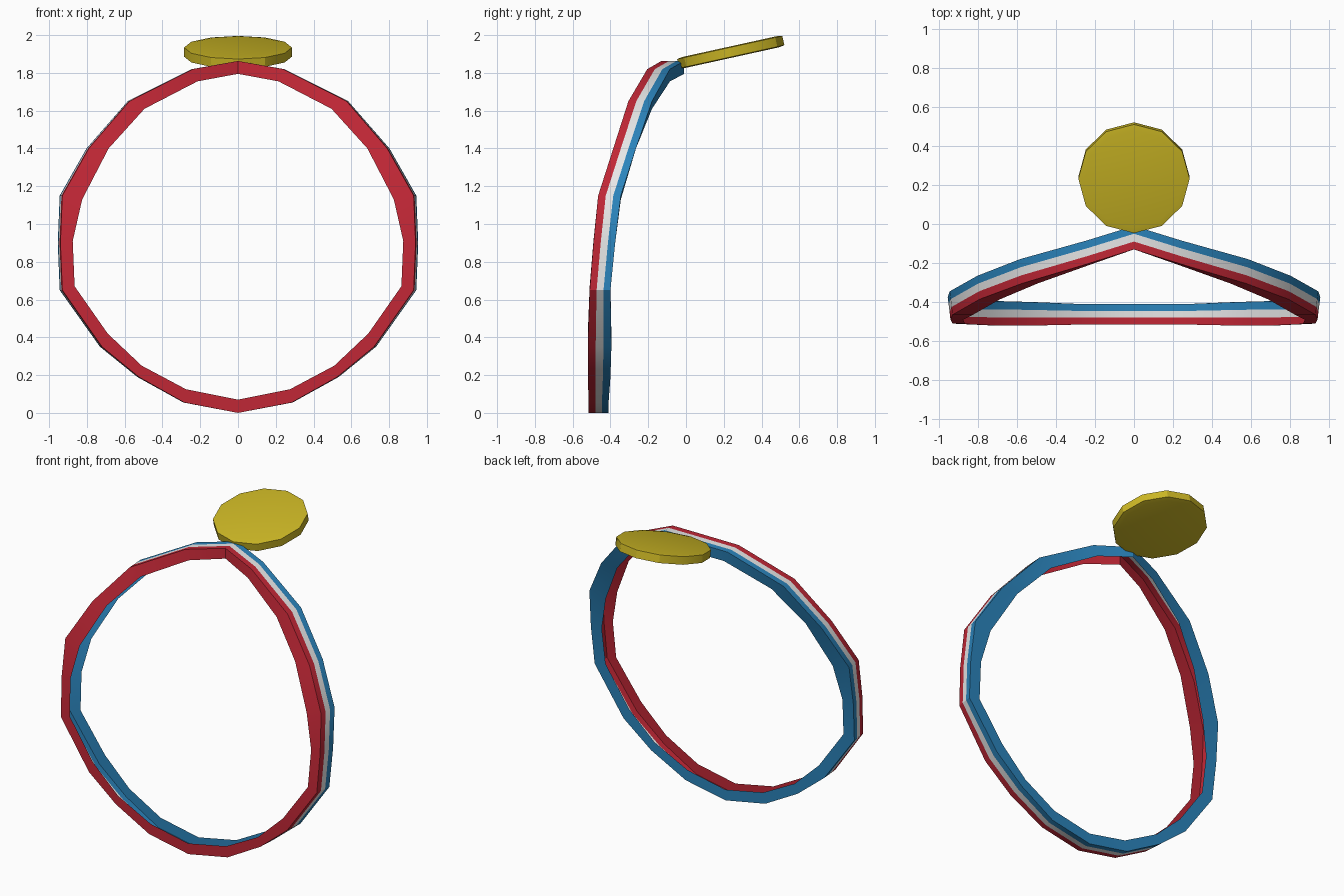
import bpy, bmesh
from math import atan, pi
from mathutils import Matrix, Vector

cube = bpy.data.objects.get("Cube")
if cube:
    bpy.data.objects.remove(cube)


def material(name, color):
    mat = bpy.data.materials.new(name)
    mat.use_nodes = True
    mat.diffuse_color = (*color, 1)
    mat.node_tree.nodes["Principled BSDF"].inputs["Base Color"].default_value = (*color, 1)
    return mat


red = material("red", (0.53, 0.02, 0.036))
white = material("white", (0.8, 0.8, 0.8))
blue = material("blue", (0.024, 0.23, 0.5))
gold = material("gold", (0.6, 0.47, 0.018))


def make_object(name, bm, mats):
    bmesh.ops.recalc_face_normals(bm, faces=bm.faces)
    mesh = bpy.data.meshes.new(name)
    bm.to_mesh(mesh)
    bm.free()
    obj = bpy.data.objects.new(name, mesh)
    bpy.context.collection.objects.link(obj)
    for mat in mats:
        mesh.materials.append(mat)
    bpy.ops.object.select_all(action="DESELECT")
    obj.select_set(True)
    bpy.context.view_layer.objects.active = obj
    bpy.ops.object.shade_smooth_by_angle(angle=pi / 6)
    return obj


# Half of the ribbon loop, bottom to top:
# outer x, outer z, inner x, inner z, front y, back y
half_loop = [
    (0, 0, 0, .07, -.515, -.41),
    (.285, .055, .275, .125, -.515, -.41),
    (.525, .19, .51, .25, -.52, -.4),
    (.72, .35, .69, .42, -.52, -.395),
    (.93, .65, .865, .67, -.51, -.4),
    (.94, .9, .875, .91, -.49, -.375),
    (.93, 1.15, .825, 1.13, -.465, -.345),
    (.79, 1.4, .685, 1.4, -.385, -.265),
    (.575, 1.65, .495, 1.61, -.305, -.18),
    (.24, 1.82, .215, 1.755, -.205, -.085),
    (0, 1.863, 0, 1.795, -.13, -.01),
]


def channel_section(ox, oz, ix, iz, front, back):
    """Front wall, three stripes across the outside, back wall; open inside."""
    front_outer = Vector((ox, front, oz))
    back_outer = Vector((ox * 1.015, back, oz))
    stripes = [front_outer.lerp(back_outer, i / 3) for i in range(4)]
    return [Vector((ix, front, iz)), *stripes, Vector((ix, back, iz))]


# Striped ribbon, mirrored into a closed loop
sections = [channel_section(*row) for row in half_loop]
flip = Matrix.Scale(-1, 4, (1, 0, 0))
sections += [[flip @ p for p in s] for s in reversed(sections[1:-1])]
bm = bmesh.new()
rings = [[bm.verts.new(p) for p in s] for s in sections]
for i, ring in enumerate(rings):
    after = rings[(i + 1) % len(rings)]
    for j, stripe in enumerate((0, 0, 1, 2, 2)):
        face = bm.faces.new((ring[j], after[j], after[j + 1], ring[j + 1]))
        face.material_index = stripe
make_object("ribbon", bm, [red, white, blue])

# Twelve-sided medal disc with a softened rim, tilted upward at the back
bm = bmesh.new()
bmesh.ops.create_cone(bm, cap_ends=True, segments=12, radius1=.285, radius2=.285, depth=.05)
caps = [f for f in bm.faces if abs(f.normal.z) > .9]
bmesh.ops.inset_individual(bm, faces=caps, thickness=.03, depth=.005)
# Turn a corner to the front
if not any(abs(v.co.x) < .001 for v in bm.verts):
    bmesh.ops.rotate(bm, verts=bm.verts, matrix=Matrix.Rotation(pi / 12, 3, "Z"))
medal = make_object("medal", bm, [gold])
medal.location = (0, .237, 1.91)
medal.rotation_euler.x = atan(.22)
